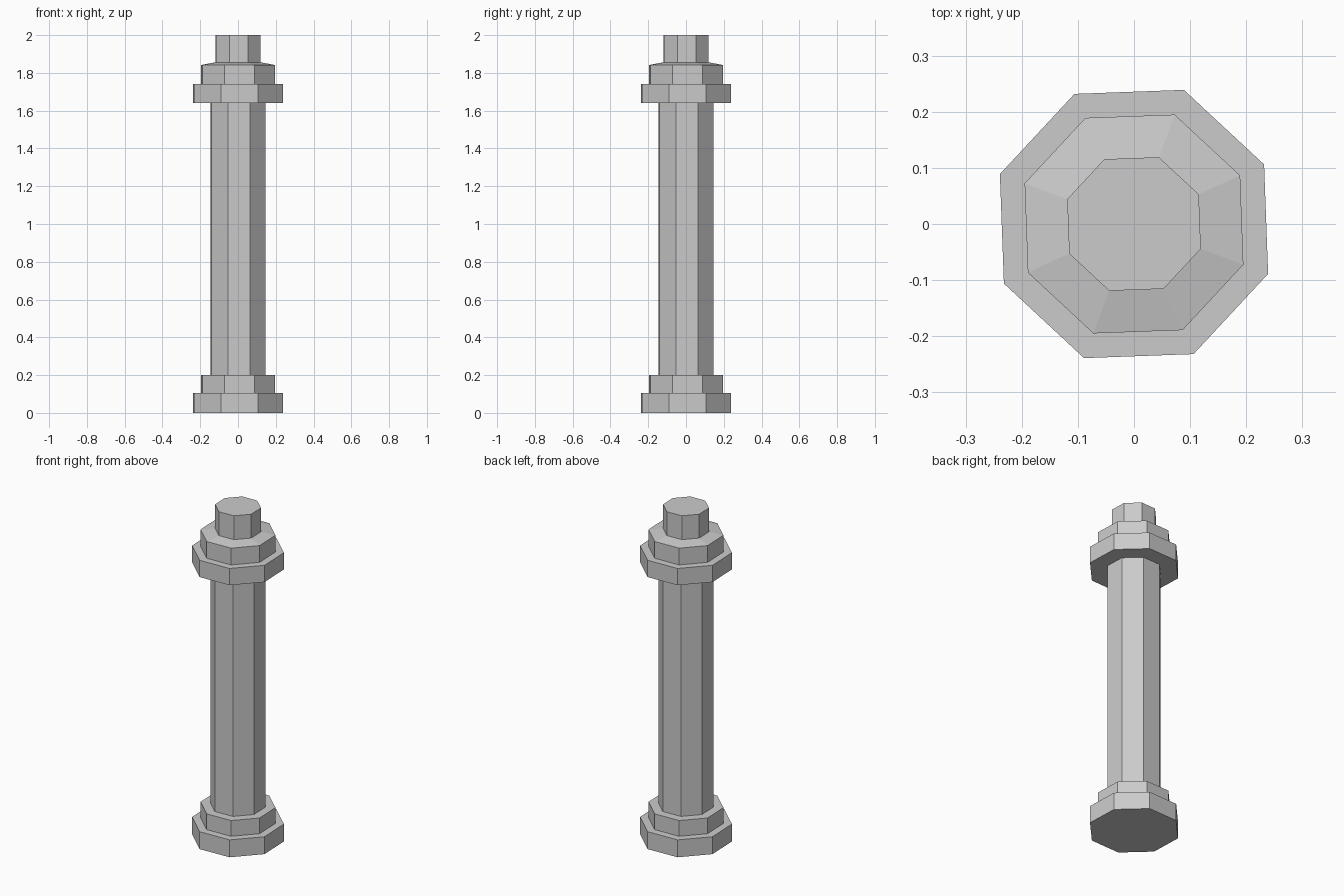
import bpy, bmesh, math

if "Cube" in bpy.data.objects:
    bpy.data.objects.remove(bpy.data.objects["Cube"])

SIDES = 8
PHASE = math.radians(24.6)


def lathe(name, profile, cap_bottom=False, cap_top=False):
    """Octagonal section swept along a (radius, height) profile."""
    bm = bmesh.new()
    rings = []
    for r, z in profile:
        angles = [PHASE + i * math.tau / SIDES for i in range(SIDES)]
        rings.append([bm.verts.new((r * math.cos(a), r * math.sin(a), z)) for a in angles])
    for low, high in zip(rings, rings[1:]):
        for i in range(SIDES):
            j = (i + 1) % SIDES
            bm.faces.new((low[i], low[j], high[j], high[i]))
    if cap_bottom:
        bm.faces.new(rings[0][::-1])
    if cap_top:
        bm.faces.new(rings[-1])
    mesh = bpy.data.meshes.new(name)
    bm.to_mesh(mesh)
    bm.free()
    obj = bpy.data.objects.new(name, mesh)
    bpy.context.collection.objects.link(obj)
    return obj


WIDE, STEP, SHAFT, TIP = 0.255, 0.208, 0.154, 0.127

# Two-tier base, open where the shaft continues
lathe("base", [(WIDE, 0), (WIDE, 0.105), (STEP, 0.105), (STEP, 0.2), (SHAFT, 0.2)],
      cap_bottom=True)

# Plain shaft
lathe("shaft", [(SHAFT, 0.2), (SHAFT, 1.64)])

# Two-tier collar with a slightly sloped top, and the end peg
lathe("collar", [(SHAFT, 1.64), (WIDE, 1.64), (WIDE, 1.741), (STEP, 1.741),
                 (STEP, 1.842), (TIP, 1.856)])
lathe("top_peg", [(TIP, 1.856), (TIP, 2.0)], cap_top=True)
